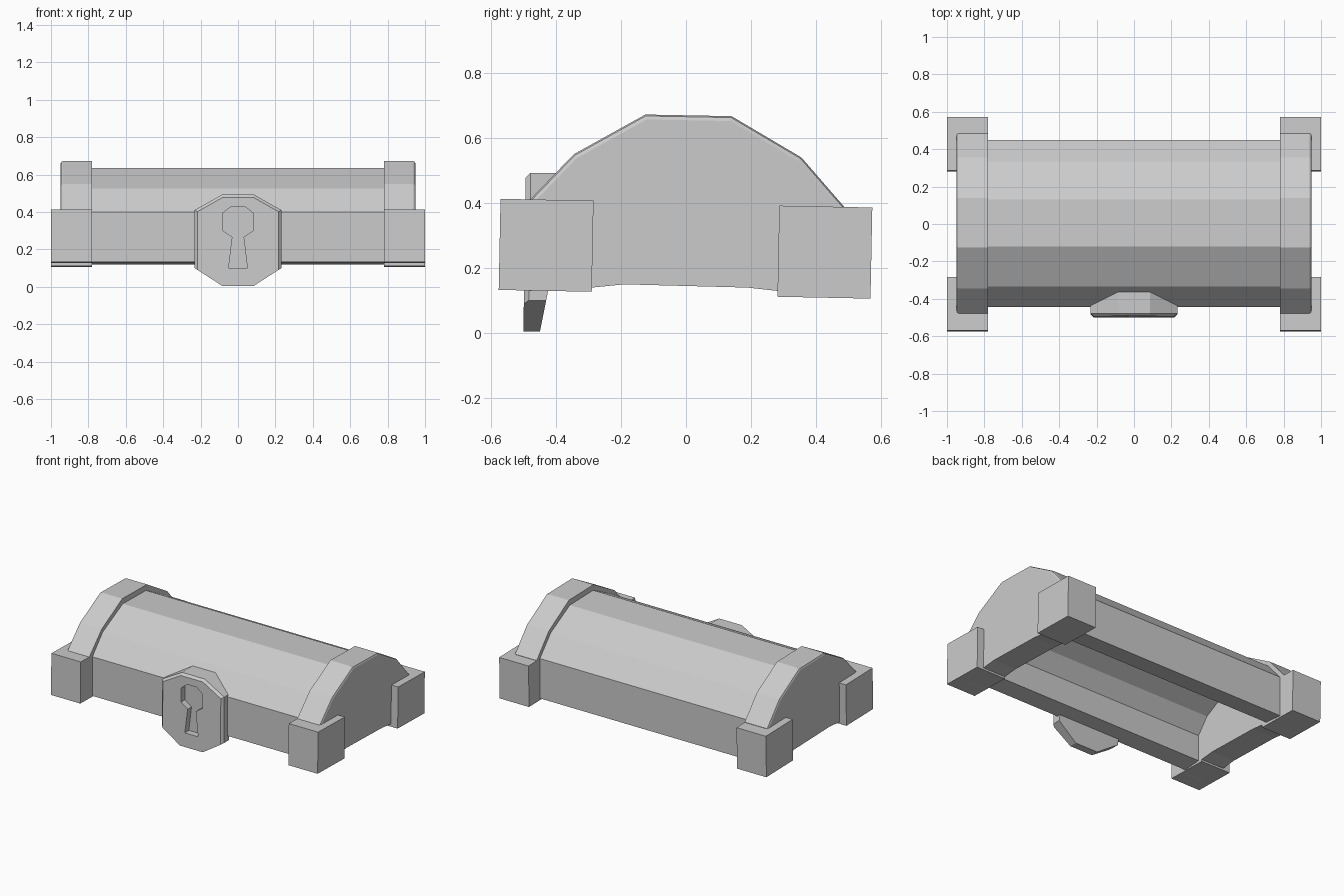
import bpy, bmesh
from mathutils import Matrix, Vector

cube = bpy.data.objects.get("Cube")
if cube:
    bpy.data.objects.remove(cube, do_unlink=True)

GREY = (0.6, 0.6, 0.6, 1.0)
grey = bpy.data.materials.new("light grey")
grey.use_nodes = True
grey.diffuse_color = GREY
grey.node_tree.nodes["Principled BSDF"].inputs["Base Color"].default_value = GREY


def prism(start, end):
    """Closed solid between two matching outlines."""
    bm = bmesh.new()
    a = [bm.verts.new(p) for p in start]
    b = [bm.verts.new(p) for p in end]
    bm.faces.new(a)
    bm.faces.new(b[::-1])
    for i in range(len(a)):
        j = (i + 1) % len(a)
        bm.faces.new((a[j], a[i], b[i], b[j]))
    bmesh.ops.recalc_face_normals(bm, faces=bm.faces)
    return bm


def along_x(profile, x0, x1):
    return prism([(x0, y, z) for y, z in profile], [(x1, y, z) for y, z in profile])


def round_edges(bm, test, size, segments):
    edges = [e for e in bm.edges if test(e)]
    bmesh.ops.bevel(bm, geom=edges, offset=size, segments=segments,
                    profile=0.5, affect='EDGES')


def finish(name, bm):
    mesh = bpy.data.meshes.new(name)
    bm.to_mesh(mesh)
    bm.free()
    mesh.materials.append(grey)
    obj = bpy.data.objects.new(name, mesh)
    bpy.context.collection.objects.link(obj)
    return obj


# Hollow arched lid: outer arch, then back along the inner arch
outer = [(-0.445, 0.135), (-0.445, 0.40), (-0.335, 0.525), (-0.12, 0.635),
         (0.13, 0.63), (0.335, 0.52), (0.45, 0.39), (0.45, 0.12)]
inner = [(0.32, 0.13), (0.32, 0.31), (0.24, 0.41), (0.09, 0.50),
         (-0.09, 0.50), (-0.24, 0.42), (-0.32, 0.32), (-0.32, 0.145)]
finish("lid_shell", along_x(outer + inner, -0.79, 0.79))

# Solid arched end bands with softened outer rims, and corner blocks
band = [(-0.48, 0.13), (-0.48, 0.41), (-0.345, 0.55), (-0.125, 0.672),
        (0.14, 0.667), (0.355, 0.54), (0.485, 0.39), (0.485, 0.12),
        (0.28, 0.13), (0.19, 0.14), (-0.19, 0.15), (-0.29, 0.14)]
for side, sx in (("left", 1), ("right", -1)):
    bm = along_x(band, sx * 0.78, sx * 0.95)
    round_edges(bm, lambda e: all(abs(v.co.x) > 0.9 for v in e.verts)
                and max(v.co.z for v in e.verts) > 0.2, 0.015, 2)
    finish(side + "_end_band", bm)
    for end, y, z in (("front", -0.43, 0.27), ("back", 0.427, 0.249)):
        bm = bmesh.new()
        bmesh.ops.create_cube(bm, size=1, matrix=Matrix.Translation((sx * 0.89, y, z))
                              @ Matrix.Rotation(-0.02, 4, 'X')
                              @ Matrix.Diagonal((0.22, 0.286, 0.28, 1)))
        finish(f"{end}_{side}_corner_block", bm)

# Eight-sided lock plate, its back leaning with the lid
half = [(0.085, 0.005), (0.232, 0.10), (0.232, 0.41), (0.085, 0.493)]
plate = half + [(-x, z) for x, z in half[::-1]]
bm = prism([(x, -0.5 + 0.015 * z, z) for x, z in plate],
           [(x, -0.45 + 0.2 * z, z) for x, z in plate])
round_edges(bm, lambda e: all(v.co.y < -0.48 for v in e.verts)
            and sum(v.co.z for v in e.verts) > 0.3, 0.015, 1)
lock = finish("lock_plate", bm)

# Keyhole recess
half = [(0.05, 0.10), (0.03, 0.265), (0.08, 0.30), (0.08, 0.395), (0.035, 0.43)]
hole = half + [(-x, z) for x, z in half[::-1]]
cutter = finish("keyhole_cutter", prism([(x, -0.6, z) for x, z in hole],
                                        [(x, -0.455, z) for x, z in hole]))
cutter.hide_render = True
cut = lock.modifiers.new("keyhole", 'BOOLEAN')
cut.operation = 'DIFFERENCE'
cut.solver = 'EXACT'
cut.object = cutter
bpy.context.view_layer.objects.active = lock
bpy.ops.object.modifier_apply(modifier=cut.name)
bpy.data.objects.remove(cutter, do_unlink=True)
